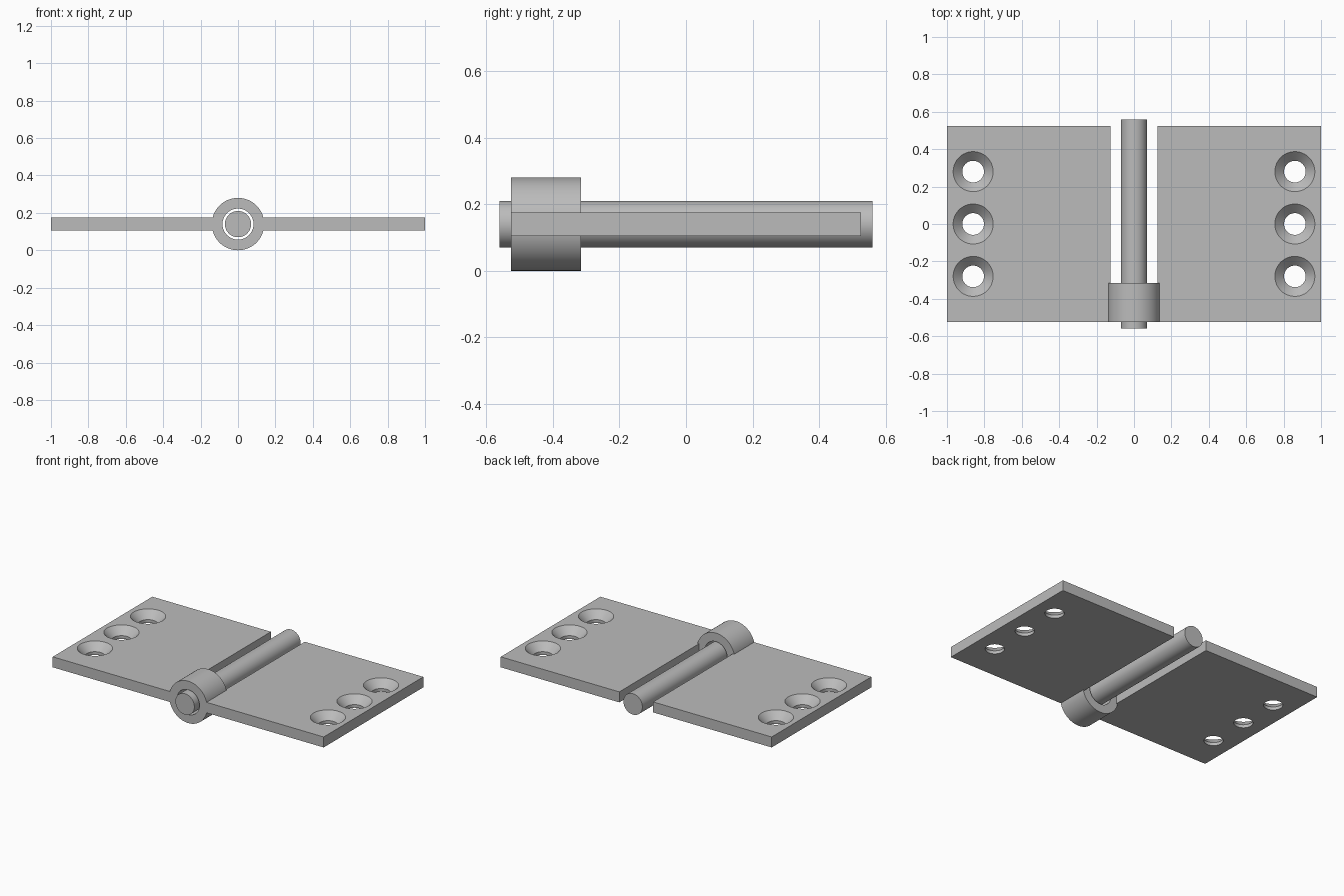
import bpy, bmesh, math
from mathutils import Matrix

if "Cube" in bpy.data.objects:
    bpy.data.objects.remove(bpy.data.objects["Cube"], do_unlink=True)

AXIS_Z = 0.14       # height of the hinge axis
THICK = 0.07        # leaf thickness
HALF_LEN = 0.525    # half the leaf length along y

steel = bpy.data.materials.new("plain_steel_grey")
steel.use_nodes = True
GREY = (0.5, 0.5, 0.5, 1)
steel.diffuse_color = GREY
steel.node_tree.nodes["Principled BSDF"].inputs["Base Color"].default_value = GREY


def finish(name, bm):
    bmesh.ops.recalc_face_normals(bm, faces=bm.faces)
    mesh = bpy.data.meshes.new(name)
    bm.to_mesh(mesh)
    bm.free()
    mesh.materials.append(steel)
    obj = bpy.data.objects.new(name, mesh)
    bpy.context.collection.objects.link(obj)
    return obj


def lathe(bm, profile, matrix, steps=64):
    """Spin a closed (radius, height) profile about z, then place it."""
    verts = [bm.verts.new((r, 0, h)) for r, h in profile]
    edges = [bm.edges.new((a, b)) for a, b in zip(verts, verts[1:] + verts[:1])
             if a.co.x > 0 or b.co.x > 0]
    new = set(verts)
    before = set(bm.verts)
    bmesh.ops.spin(bm, geom=verts + edges, axis=(0, 0, 1), cent=(0, 0, 0),
                   steps=steps, angle=math.tau, use_duplicate=False)
    new |= set(bm.verts) - before
    bmesh.ops.transform(bm, matrix=matrix, verts=list(new))
    bmesh.ops.remove_doubles(bm, verts=list(new), dist=1e-5)


def select_only(obj):
    bpy.ops.object.select_all(action='DESELECT')
    obj.select_set(True)
    bpy.context.view_layer.objects.active = obj


def boolean(obj, tool, operation):
    mod = obj.modifiers.new(operation.title(), 'BOOLEAN')
    mod.operation, mod.solver, mod.object = operation, 'EXACT', tool
    select_only(obj)
    bpy.ops.object.modifier_apply(modifier=mod.name)
    bpy.data.objects.remove(tool, do_unlink=True)


def smooth(obj):
    select_only(obj)
    bpy.ops.object.shade_smooth_by_angle(angle=math.radians(30))


# Matrix that lays a lathed part along +y on the hinge axis
along_y = Matrix.Translation((0, 0, AXIS_Z)) @ Matrix.Rotation(-math.pi / 2, 4, 'X')

# Pin
bm = bmesh.new()
lathe(bm, [(0, -0.56), (0.07, -0.56), (0.07, 0.56), (0, 0.56)], along_y)
smooth(finish("hinge_pin", bm))

# Knuckle tube at the front
bm = bmesh.new()
lathe(bm, [(0.083, -HALF_LEN), (0.14, -HALF_LEN), (0.14, -0.315), (0.083, -0.315)], along_y)
body = finish("knuckle_and_leaves", bm)

# Leaves with three countersunk screw holes each, joined to the knuckle
top = THICK / 2
countersink = [(0, -0.1), (0.058, -0.1), (0.058, top - 0.049),
               (0.107, top), (0.127, top + 0.02), (0, top + 0.02)]
for side in (-1, 1):
    bm = bmesh.new()
    bmesh.ops.create_cube(bm, size=1, matrix=Matrix.Translation((side * 0.5625, 0, AXIS_Z))
                          @ Matrix.Diagonal((0.875, 2 * HALF_LEN, THICK, 1)))
    leaf = finish("leaf", bm)
    bm = bmesh.new()
    for y in (-0.28, 0, 0.28):
        lathe(bm, countersink, Matrix.Translation((side * 0.86, y, AXIS_Z)), 48)
    boolean(leaf, finish("screw_hole_cutter", bm), 'DIFFERENCE')
    boolean(body, leaf, 'UNION')
smooth(body)
